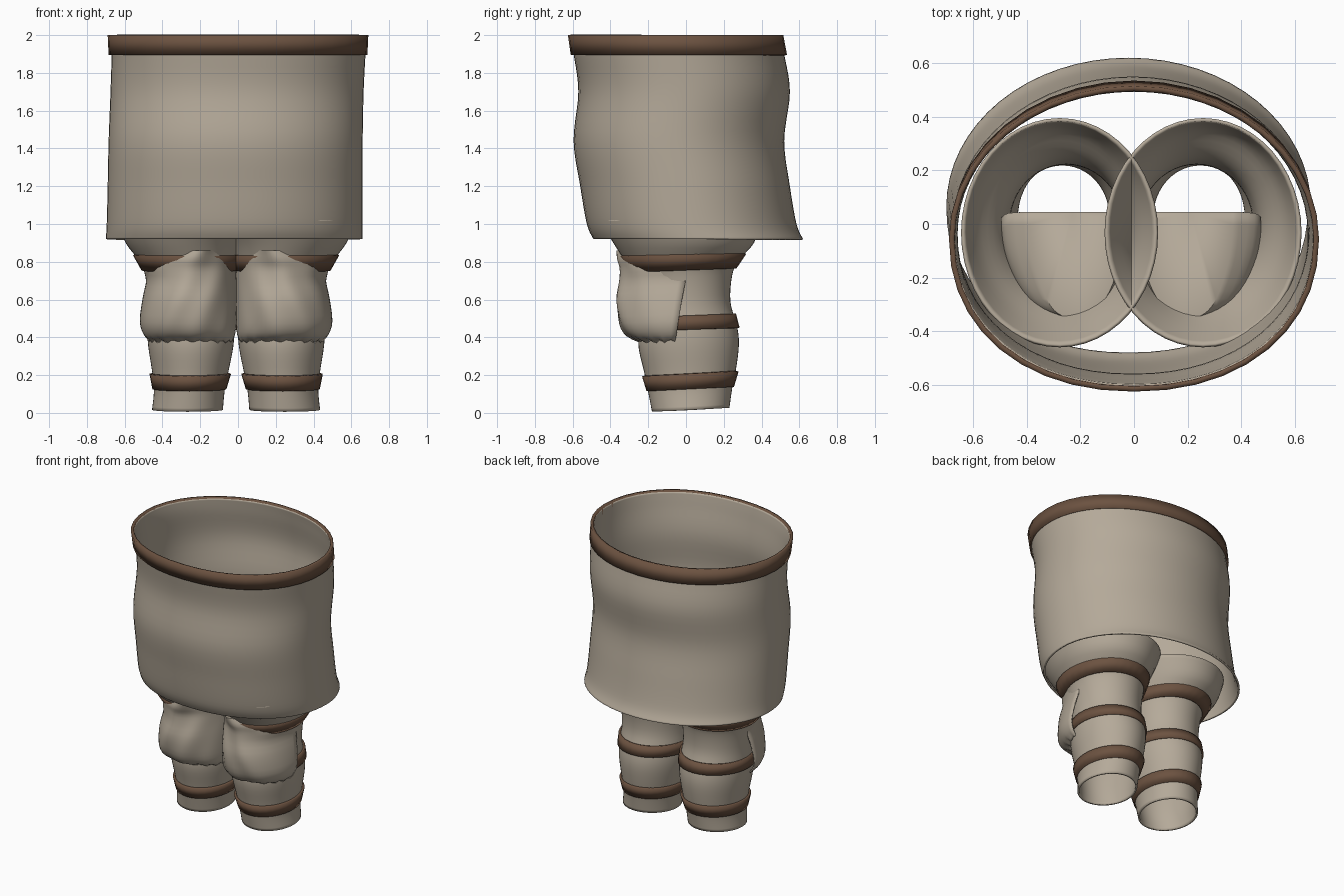
import bpy, math

cube = bpy.data.objects.get("Cube")
if cube:
    bpy.data.objects.remove(cube)


def material(name, rgb):
    m = bpy.data.materials.new(name)
    m.use_nodes = True
    m.diffuse_color = (*rgb, 1)
    m.node_tree.nodes["Principled BSDF"].inputs["Base Color"].default_value = (*rgb, 1)
    return m


CLOTH = material("beige cloth", (0.46, 0.40, 0.32))
LEATHER = material("brown leather", (0.15, 0.085, 0.052))
MID = -0.01  # plane between the two legs


def spline(rows, t):
    """Smooth row at fractional index t."""
    i = min(int(t), len(rows) - 2)
    f = t - i
    a, b, c, d = (rows[min(max(k, 0), len(rows) - 1)] for k in range(i - 1, i + 3))
    return [q + f / 2 * (r - p + f * (2 * p - 5 * q + 4 * r - s + f * (3 * (q - r) + s - p)))
            for p, q, r, s in zip(a, b, c, d)]


def refine(rows, steps):
    return [spline(rows, k / steps) for k in range((len(rows) - 1) * steps + 1)]


def at_height(rows, z):
    for a, b in zip(rows, rows[1:]):
        if a[0] <= z <= b[0]:
            f = (z - a[0]) / (b[0] - a[0])
            return [p + (q - p) * f for p, q in zip(a, b)]
    return rows[-1]


def build(name, verts, faces, mat, flip, thick, offset):
    if flip:
        faces = [f[::-1] for f in faces]
    mesh = bpy.data.meshes.new(name)
    mesh.from_pydata(verts, [], faces)
    mesh.materials.append(mat)
    ob = bpy.data.objects.new(name, mesh)
    bpy.context.collection.objects.link(ob)
    solid = ob.modifiers.new("thickness", "SOLIDIFY")
    solid.thickness, solid.offset = thick, offset
    bpy.ops.object.select_all(action="DESELECT")
    ob.select_set(True)
    bpy.context.view_layer.objects.active = ob
    bpy.ops.object.shade_smooth_by_angle(angle=math.radians(40))
    return ob


def tube(name, rows, mat, side=0, n=48, thick=0.012, offset=-1, power=1.0):
    """Open tube through rows of (z, x min, x max, y min, y max, tilt)."""
    verts, faces = [], []
    for z, x0, x1, y0, y1, tilt in rows:
        for k in range(n):
            a = math.tau * k / n
            c, s = math.cos(a), math.sin(a)
            # slightly squarer on the front half
            e = power if s < 0 else 1
            x = (x0 + x1) / 2 + (x1 - x0) / 2 * math.copysign(abs(c) ** e, c)
            y = (y0 + y1) / 2 + (y1 - y0) / 2 * math.copysign(abs(s) ** e, s)
            verts.append((MID + side * x if side else x, y, z + tilt * y))
    for r in range(len(rows) - 1):
        for k in range(n):
            j = (k + 1) % n
            faces.append((r * n + k, r * n + j, r * n + n + j, r * n + n + k))
    return build(name, verts, faces, mat, side < 0, thick, offset)


def grow(row, z, d):
    _, x0, x1, y0, y1, tilt = row
    return [z, x0 - d, x1 + d, y0 - d, y1 + d, tilt]


# Skirt: wavy open barrel
skirt = [
    (0.92, -0.70, 0.66, -0.49, 0.62, 0),
    (1.0, -0.695, 0.66, -0.525, 0.585, 0),
    (1.2, -0.69, 0.66, -0.56, 0.55, 0),
    (1.44, -0.685, 0.66, -0.595, 0.52, 0),
    (1.7, -0.675, 0.665, -0.57, 0.55, 0),
    (1.9, -0.67, 0.675, -0.595, 0.52, 0),
    (1.99, -0.68, 0.68, -0.61, 0.505, 0),
]
tube("skirt", refine(skirt, 5), CLOTH, n=64, power=0.93)

# Waistband
waist = [(1.895, -0.685, 0.685, -0.61, 0.535, 0), (2.0, -0.69, 0.69, -0.625, 0.515, 0)]
tube("waistband", waist, LEATHER, n=40, thick=0.02, power=0.93)

# Leg rows: x is the distance out from the middle plane
leg = [
    (0.015, 0.07, 0.445, -0.18, 0.23, 0.05),
    (0.12, 0.06, 0.435, -0.20, 0.245, 0.05),
    (0.22, 0.04, 0.445, -0.22, 0.265, 0.05),
    (0.35, 0.015, 0.465, -0.25, 0.28, 0.04),
    (0.45, 0.01, 0.47, -0.25, 0.27, 0.04),
    (0.58, 0.02, 0.465, -0.24, 0.235, 0.04),
    (0.72, 0.01, 0.48, -0.27, 0.245, 0.04),
    (0.80, -0.005, 0.51, -0.315, 0.28, 0.03),
    (0.90, -0.04, 0.585, -0.385, 0.36, 0.0),
    (1.02, -0.10, 0.635, -0.46, 0.395, 0.0),
]
leg_rows = refine(leg, 4)

# Knee pad rows: height, inner, outer, front, back edge
pad = [
    (0.375, 0.02, 0.455, -0.23, -0.06),
    (0.41, 0.005, 0.49, -0.31, -0.05),
    (0.48, 0.0, 0.51, -0.355, -0.04),
    (0.60, 0.0, 0.495, -0.37, -0.02),
    (0.70, 0.0, 0.475, -0.35, 0.0),
    (0.77, 0.0, 0.485, -0.345, 0.02),
    (0.82, 0.005, 0.46, -0.36, 0.04),
    (0.865, 0.03, 0.38, -0.365, 0.045),
]


def knee_pad(name, side, n=32):
    rows = refine(pad, 3)
    verts, faces = [], []
    for r, (z, x0, x1, y0, y1) in enumerate(rows):
        for k in range(n + 1):
            a = math.pi * k / n
            x = (x0 + x1) / 2 - (x1 - x0) / 2 * math.cos(a)
            y = y1 + (y0 - y1) * math.sin(a) ** 0.95
            # ragged hem and a soft crease
            hem = 0.008 * math.sin(k * 1.9) * max(0, 1 - r / 3)
            crease = 0.006 * math.sin(k * 0.8 + z * 14) * math.sin(a)
            verts.append((MID + side * x, y + crease, z + hem + 0.04 * (y + 0.2)))
    w = n + 1
    for r in range(len(rows) - 1):
        for k in range(n):
            i = r * w + k
            faces.append((i, i + 1, i + w + 1, i + w))
    # Closed top
    last, apex = (len(rows) - 1) * w, len(verts)
    verts.append((MID + side * 0.22, 0.045, 0.86))
    faces += [(last + k, last + k + 1, apex) for k in range(n)]
    build(name, verts, faces, CLOTH, side < 0, 0.01, -1)


for side, label in ((1, "left"), (-1, "right")):
    tube(f"{label}_leg", leg_rows, CLOTH, side)
    knee_pad(f"{label}_knee_pad", side)
    # Leather straps
    for part, low, high, d0, d1 in (("ankle", 0.125, 0.205, 0.008, 0.016),
                                    ("knee", 0.44, 0.515, 0.012, 0.014),
                                    ("thigh", 0.755, 0.835, 0.012, 0.01)):
        a, b = at_height(leg_rows, low), at_height(leg_rows, high)
        strap = [grow(a, low, d0), grow(b, high, d1)]
        tube(f"{label}_{part}_strap", strap, LEATHER, side, n=32, thick=0.018)
